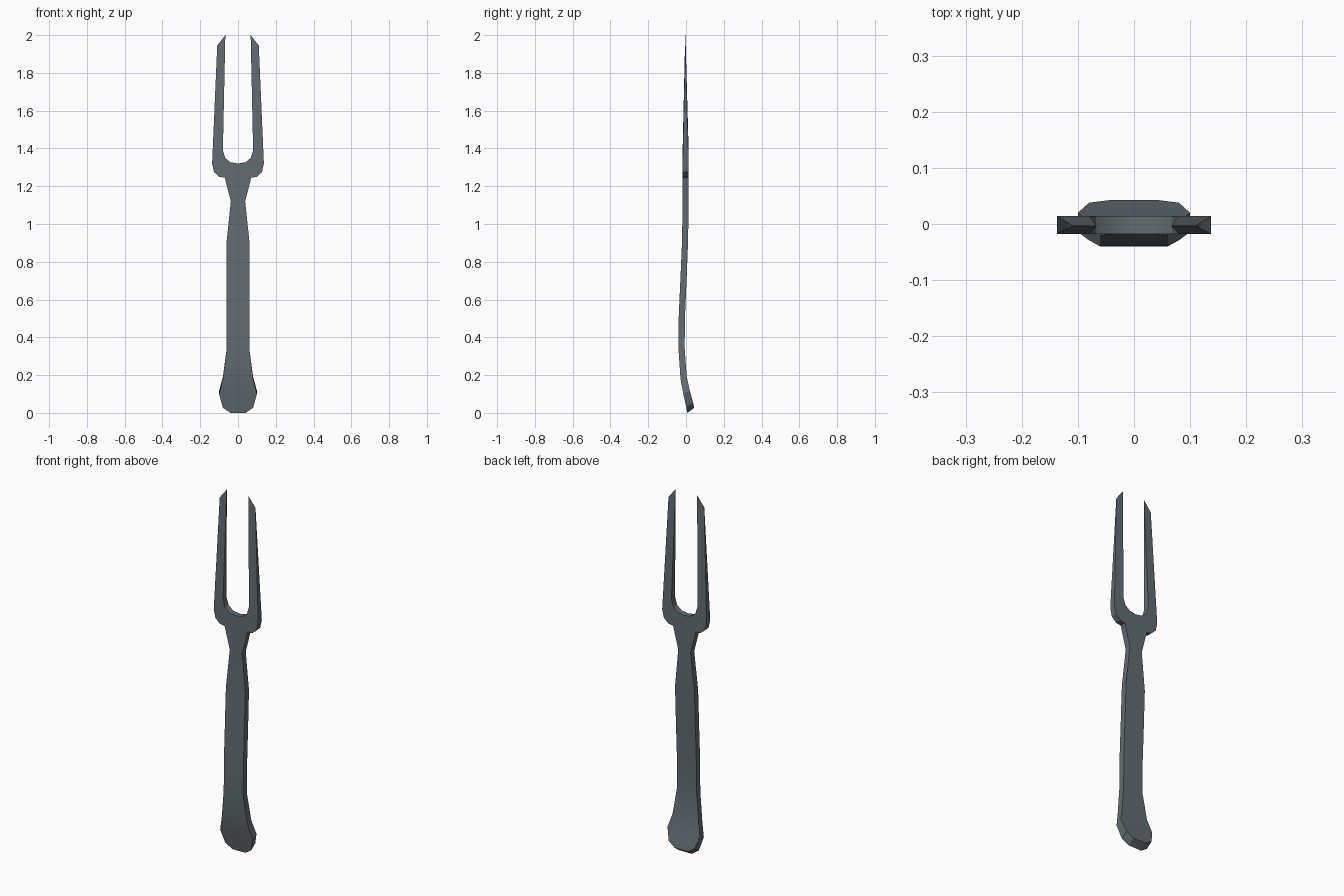
import bpy, bmesh, math

if "Cube" in bpy.data.objects:
    bpy.data.objects.remove(bpy.data.objects["Cube"])

steel = bpy.data.materials.new("dark_grey_steel")
steel.diffuse_color = (0.125, 0.15, 0.165, 1)
steel.use_nodes = True
steel.node_tree.nodes["Principled BSDF"].inputs["Base Color"].default_value = steel.diffuse_color

# Half outline as a strip: inner x, inner z, outer x, outer z,
# front y, back y, z lift of the back (from the bend of the handle)
rows = [
    # handle
    (0, 0.00, 0.04, 0.0, 0.007, 0.043, 0.026),
    (0, 0.027, 0.08, 0.027, 0.002, 0.038, 0.025),
    (0, 0.10, 0.10, 0.10, -0.014, 0.020, 0.018),
    (0, 0.18, 0.08, 0.18, -0.029, 0.004, 0.010),
    (0, 0.34, 0.06, 0.34, -0.040, -0.007, 0),
    (0, 0.50, 0.06, 0.50, -0.039, -0.006, 0),
    (0, 0.70, 0.06, 0.70, -0.030, 0.003, 0),
    (0, 0.91, 0.06, 0.91, -0.021, 0.011, 0),
    # neck and shoulder
    (0, 1.12, 0.038, 1.12, -0.018, 0.014, 0),
    (0, 1.32, 0.07, 1.245, -0.018, 0.014, 0),
    (0.04, 1.327, 0.10, 1.25, -0.018, 0.014, 0),
    (0.068, 1.35, 0.127, 1.275, -0.018, 0.014, 0),
    (0.08, 1.39, 0.137, 1.32, -0.018, 0.014, 0),
    # tine tip, narrowed to an edge
    (0.067, 2.0, 0.11, 1.945, -0.004, -0.003, 0),
]

bm = bmesh.new()
rings = [[bm.verts.new(p) for p in
          ((ax, yf, az), (bx, yf, bz), (bx, yb, bz + dz), (ax, yb, az + dz))]
         for ax, az, bx, bz, yf, yb, dz in rows]
for r, s in zip(rings, rings[1:]):
    for i in range(4):
        j = (i + 1) % 4
        if i == 3 and r[0].co.x == 0 and s[0].co.x == 0:
            continue  # open seam on the mirror plane
        bm.faces.new((r[i], r[j], s[j], s[i]))
bm.faces.new(rings[0][::-1])
bm.faces.new(rings[-1])
bmesh.ops.recalc_face_normals(bm, faces=bm.faces)

mesh = bpy.data.meshes.new("carving_fork")
bm.to_mesh(mesh)
bm.free()
mesh.materials.append(steel)
fork = bpy.data.objects.new("carving_fork", mesh)
bpy.context.collection.objects.link(fork)

bpy.context.view_layer.objects.active = fork
fork.select_set(True)
bpy.ops.object.shade_smooth_by_angle(angle=math.radians(30))

# Mirror to the second half
mirror = fork.modifiers.new("mirror", 'MIRROR')
mirror.use_clip = True
mirror.merge_threshold = 0.0005
